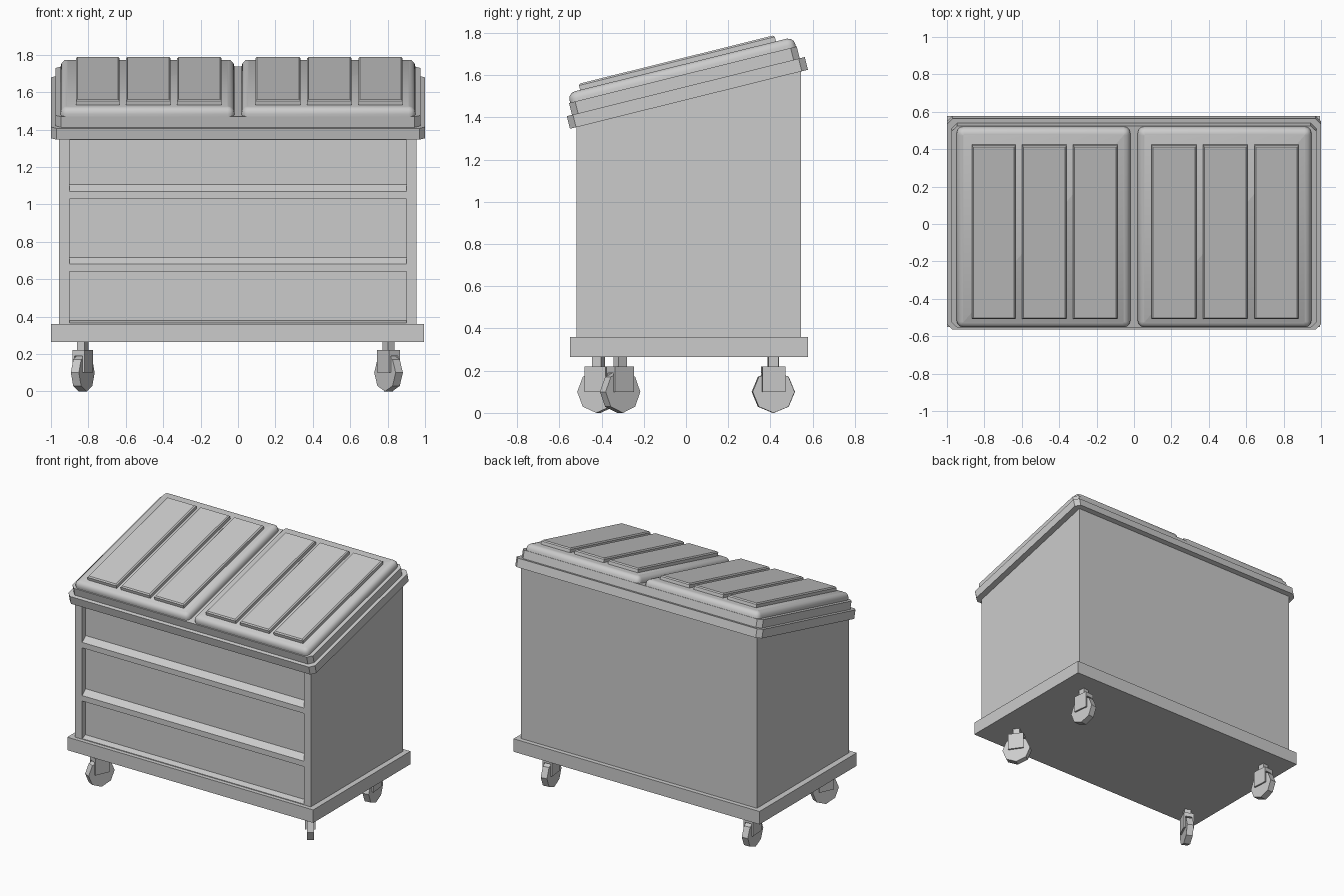
import bpy, bmesh
from math import radians, sin, cos, atan2
from mathutils import Matrix, Vector

if "Cube" in bpy.data.objects:
    bpy.data.objects.remove(bpy.data.objects["Cube"])

SLOPE = atan2(0.28, 1.128)
# lid frame: x across, y up the slope, z square to the slope
LID = Matrix.Translation((0, 0.014, 1.486)) @ Matrix.Rotation(SLOPE, 4, 'X')


def finish(name, bm, matrix=None, smooth=False):
    bmesh.ops.recalc_face_normals(bm, faces=bm.faces)
    if matrix:
        bm.transform(matrix)
    me = bpy.data.meshes.new(name)
    bm.to_mesh(me)
    bm.free()
    ob = bpy.data.objects.new(name, me)
    bpy.context.collection.objects.link(ob)
    if smooth:
        bpy.ops.object.select_all(action='DESELECT')
        ob.select_set(True)
        bpy.context.view_layer.objects.active = ob
        bpy.ops.object.shade_smooth_by_angle(angle=radians(40))
    return ob


def add_box(bm, x, y, z):
    m = Matrix.Translation(((x[0]+x[1])/2, (y[0]+y[1])/2, (z[0]+z[1])/2)) \
        @ Matrix.Diagonal((x[1]-x[0], y[1]-y[0], z[1]-z[0], 1))
    bmesh.ops.create_cube(bm, size=1, matrix=m)


def slab(name, x, y, z, corner=0, top=0, segs=1, matrix=None, smooth=False):
    """Box with cut upright corners and a bevelled top edge."""
    bm = bmesh.new()
    add_box(bm, x, y, z)
    if corner:
        es = [e for e in bm.edges if abs(e.verts[0].co.z - e.verts[1].co.z) > 1e-4]
        bmesh.ops.bevel(bm, geom=es, offset=corner, segments=segs, profile=0.5, affect='EDGES')
    if top:
        es = [e for e in bm.edges if all(abs(v.co.z - z[1]) < 1e-5 for v in e.verts)]
        bmesh.ops.bevel(bm, geom=es, offset=top, segments=segs, profile=0.5, affect='EDGES')
    return finish(name, bm, matrix, smooth)


def add_prism(bm, pts, x0, x1):
    """Side profile (y, z) extruded across x."""
    f = bm.faces.new([bm.verts.new((x0, y, z)) for y, z in pts])
    r = bmesh.ops.extrude_face_region(bm, geom=[f])
    vs = [v for v in r['geom'] if isinstance(v, bmesh.types.BMVert)]
    bmesh.ops.translate(bm, verts=vs, vec=(x1 - x0, 0, 0))
    bmesh.ops.recalc_face_normals(bm, faces=bm.faces)


# base plinth
slab("base", (-1, 0.995), (-0.55, 0.577), (0.265, 0.36))

# body with sloping top, tucked into the rim
bm = bmesh.new()
add_prism(bm, [(-0.52, 0.35), (0.545, 0.35), (0.545, 1.64), (-0.52, 1.376)], -0.957, 0.955)
body = finish("body", bm)

# front panel recesses with sloping sills
bm = bmesh.new()
for z0, sill, z1 in ((0.365, 0.378, 0.64), (0.68, 0.715, 1.03), (1.07, 1.105, 1.345)):
    add_prism(bm, [(-0.6, z0), (-0.52, z0), (-0.48, sill), (-0.48, z1), (-0.6, z1)], -0.9, 0.9)
cutter = finish("recess_cutter", bm)
mod = body.modifiers.new("recesses", 'BOOLEAN')
mod.operation, mod.solver, mod.object = 'DIFFERENCE', 'EXACT', cutter
bpy.ops.object.select_all(action='DESELECT')
body.select_set(True)
bpy.context.view_layer.objects.active = body
bpy.ops.object.modifier_apply(modifier=mod.name)
bpy.data.objects.remove(cutter)

# rim and stepped lid tray
slab("rim", (-1, 1), (-0.581, 0.581), (0, 0.062), corner=0.03, matrix=LID)
slab("lid_tray", (-0.975, 0.975), (-0.556, 0.556), (0.055, 0.12), corner=0.03, matrix=LID)

# two lids, each with three raised ribs
ribs = {"left": ((-0.867, -0.633), (-0.598, -0.36), (-0.325, -0.087)),
        "right": ((0.093, 0.335), (0.37, 0.607), (0.643, 0.88))}
for side, x in (("left", (-0.948, -0.02)), ("right", (0.02, 0.948))):
    slab(side + "_lid", x, (-0.55, 0.552), (0.11, 0.167), corner=0.035, top=0.034,
         segs=3, matrix=LID, smooth=True)
    for i, rx in enumerate(ribs[side]):
        slab(f"{side}_lid_rib_{i + 1}", rx, (-0.49, 0.466), (0.155, 0.197),
             top=0.008, matrix=LID)


# swivel casters with eight-sided wheels
def caster(name, x, y, yaw):
    m = Matrix.Translation((x, y, 0)) @ Matrix.Rotation(radians(yaw), 4, 'Z')
    bm = bmesh.new()
    add_box(bm, (-0.022, 0.022), (-0.024, 0.024), (0.21, 0.275))
    add_box(bm, (-0.036, 0.036), (-0.055, 0.055), (0.19, 0.22))
    for s in (-1, 1):
        add_box(bm, sorted((s*0.024, s*0.036)), (-0.055, 0.055), (0.1, 0.2))
    finish(name + "_fork", bm, m)
    bm = bmesh.new()
    ring = [(0.1*sin(radians(45*i)), 0.1 - 0.1*cos(radians(45*i))) for i in range(8)]
    add_prism(bm, ring, -0.0235, 0.0235)
    finish(name + "_wheel", bm, m)


caster("front_left_caster", -0.83, -0.415, -25)
caster("front_right_caster", 0.805, -0.312, 35)
caster("back_left_caster", -0.83, 0.415, 4)
caster("back_right_caster", 0.805, 0.413, 6)
